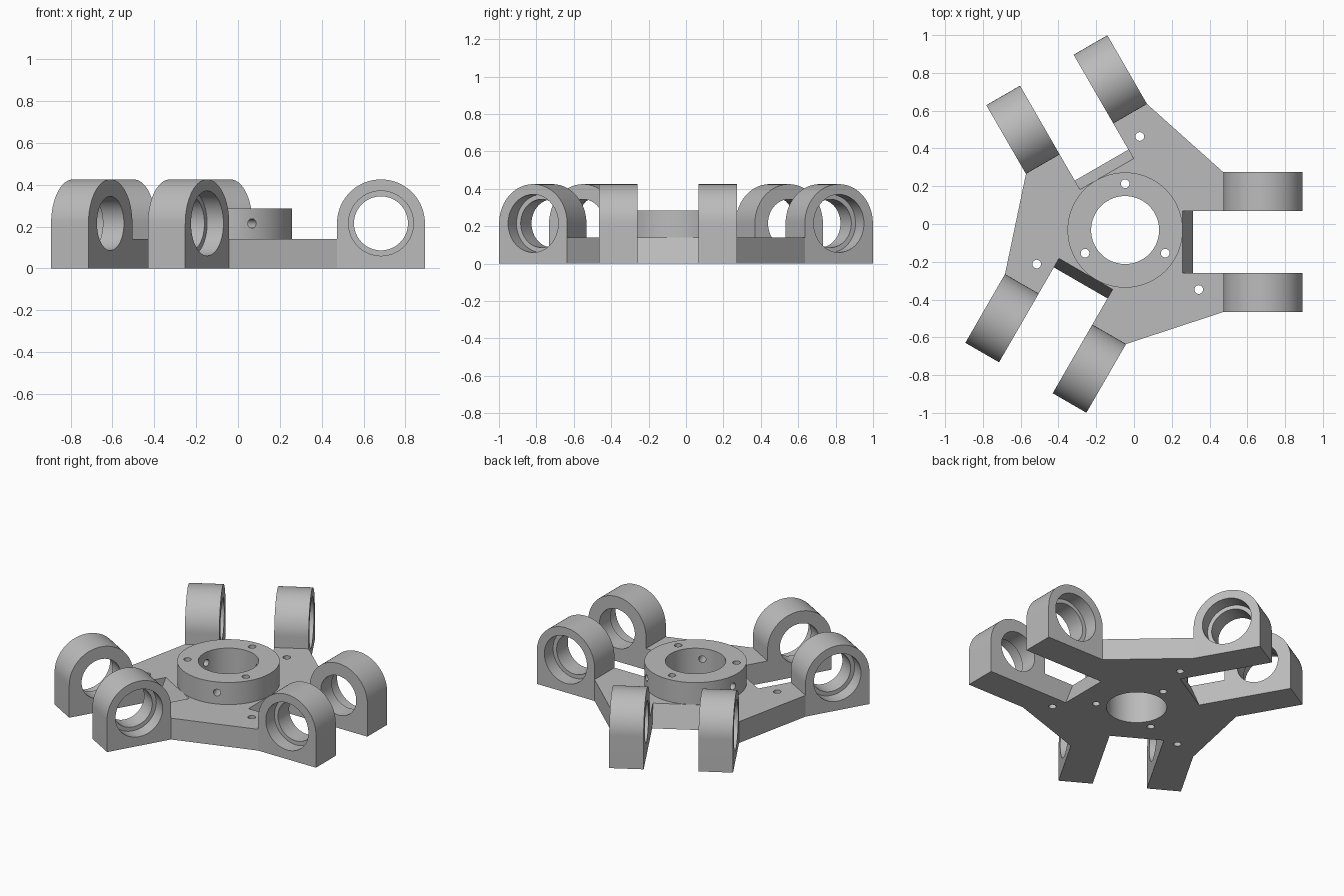
import bpy, bmesh
from math import pi, cos, sin, radians
from mathutils import Matrix, Vector

if "Cube" in bpy.data.objects:
    bpy.data.objects.remove(bpy.data.objects["Cube"])

HUB = Vector((-0.047, -0.032, 0))
PLATE_TOP, HUB_TOP = 0.14, 0.285
TURNS = [radians(a) for a in (0, 120, 240)]
LUG_X, LUG_R, LUG_Z = 0.73, 0.21, 0.215

grey = bpy.data.materials.new("plain grey")
grey.use_nodes = True
grey.diffuse_color = (0.5, 0.5, 0.5, 1)
grey.node_tree.nodes["Principled BSDF"].inputs["Base Color"].default_value = (0.5, 0.5, 0.5, 1)


def loft(name, bottom, top):
    """Closed solid between two matching loops of points."""
    bm = bmesh.new()
    a = [bm.verts.new(p) for p in bottom]
    b = [bm.verts.new(p) for p in top]
    bm.faces.new(a[::-1])
    bm.faces.new(b)
    for i in range(len(a)):
        j = (i + 1) % len(a)
        bm.faces.new((a[i], a[j], b[j], b[i]))
    bmesh.ops.recalc_face_normals(bm, faces=bm.faces)
    mesh = bpy.data.meshes.new(name)
    bm.to_mesh(mesh)
    bm.free()
    mesh.materials.append(grey)
    obj = bpy.data.objects.new(name, mesh)
    bpy.context.collection.objects.link(obj)
    return obj


def cylinder(name, radius, start, end, sides=64):
    """Solid round bar from start to end."""
    start, end = Vector(start), Vector(end)
    turn = (end - start).to_track_quat('Z', 'Y')
    ring = [turn @ Vector((radius * cos(2 * pi * i / sides), radius * sin(2 * pi * i / sides), 0))
            for i in range(sides)]
    return loft(name, [p + start for p in ring], [p + end for p in ring])


def activate(obj):
    bpy.ops.object.select_all(action='DESELECT')
    obj.select_set(True)
    bpy.context.view_layer.objects.active = obj


def cut(obj, cutters):
    activate(obj)
    for c in cutters:
        c.hide_render = True
        mod = obj.modifiers.new("cut", 'BOOLEAN')
        mod.operation, mod.solver, mod.object = 'DIFFERENCE', 'EXACT', c
        bpy.ops.object.modifier_apply(modifier=mod.name)
        bpy.data.objects.remove(c)


def finish(obj, turn=0):
    obj.data.transform(Matrix.Translation(HUB) @ Matrix.Rotation(turn, 4, 'Z'))
    activate(obj)
    bpy.ops.object.shade_smooth_by_angle(angle=radians(30))


def upright_holes():
    """Bore, screw holes in the hub and one hole by each arm."""
    tools = [cylinder("bore", 0.18, (0, 0, -0.1), (0, 0, 0.4), 96)]
    for t in TURNS:
        for spot in (Vector((0, 0.245, 0)), Vector((0.39, -0.315, 0))):
            p = Matrix.Rotation(t, 3, 'Z') @ spot
            tools.append(cylinder("screw_hole", 0.023, (p.x, p.y, -0.1), (p.x, p.y, 0.4), 24))
    return tools


# Base plate: three arms, each with a slot whose inner wall slopes
def plate_outline(slot, z):
    arm = [(0.52, -0.434), (0.52, -0.228), (slot, -0.228),
           (slot, 0.10), (0.52, 0.10), (0.52, 0.306)]
    return [Matrix.Rotation(t, 3, 'Z') @ Vector((x, y, z)) for t in TURNS for x, y in arm]


plate = loft("base_plate", plate_outline(0.36, 0), plate_outline(0.305, PLATE_TOP))
cut(plate, upright_holes())
finish(plate)

# Hub ring with three sideways set-screw holes
hub = cylinder("hub_ring", 0.305, (0, 0, PLATE_TOP), (0, 0, HUB_TOP), 96)
side_holes = []
for t in TURNS:
    d = Vector((cos(t - radians(68)), sin(t - radians(68)), 0))
    up = Vector((0, 0, LUG_Z))
    side_holes.append(cylinder("side_hole", 0.022, d * 0.1 + up, d * 0.4 + up, 24))
cut(hub, upright_holes() + side_holes)
finish(hub)


# Arched bearing lugs, counterbored from the outer side
def lug(name, inner, outer, turn):
    profile = [(LUG_X + LUG_R, 0)]
    profile += [(LUG_X + LUG_R * cos(pi * i / 40), LUG_Z + LUG_R * sin(pi * i / 40)) for i in range(41)]
    profile += [(LUG_X - LUG_R, 0)]
    obj = loft(name, [(x, inner, z) for x, z in profile], [(x, outer, z) for x, z in profile])
    side = 1 if outer > inner else -1
    cut(obj, [
        cylinder("through_hole", 0.129, (LUG_X, inner - side * 0.1, LUG_Z), (LUG_X, outer + side * 0.1, LUG_Z)),
        cylinder("counterbore", 0.155, (LUG_X, outer - side * 0.09, LUG_Z), (LUG_X, outer + side * 0.1, LUG_Z)),
    ])
    finish(obj, turn)


for n, t in enumerate(TURNS, 1):
    lug(f"arm_{n}_lug_a", 0.10, 0.306, t)
    lug(f"arm_{n}_lug_b", -0.228, -0.434, t)
